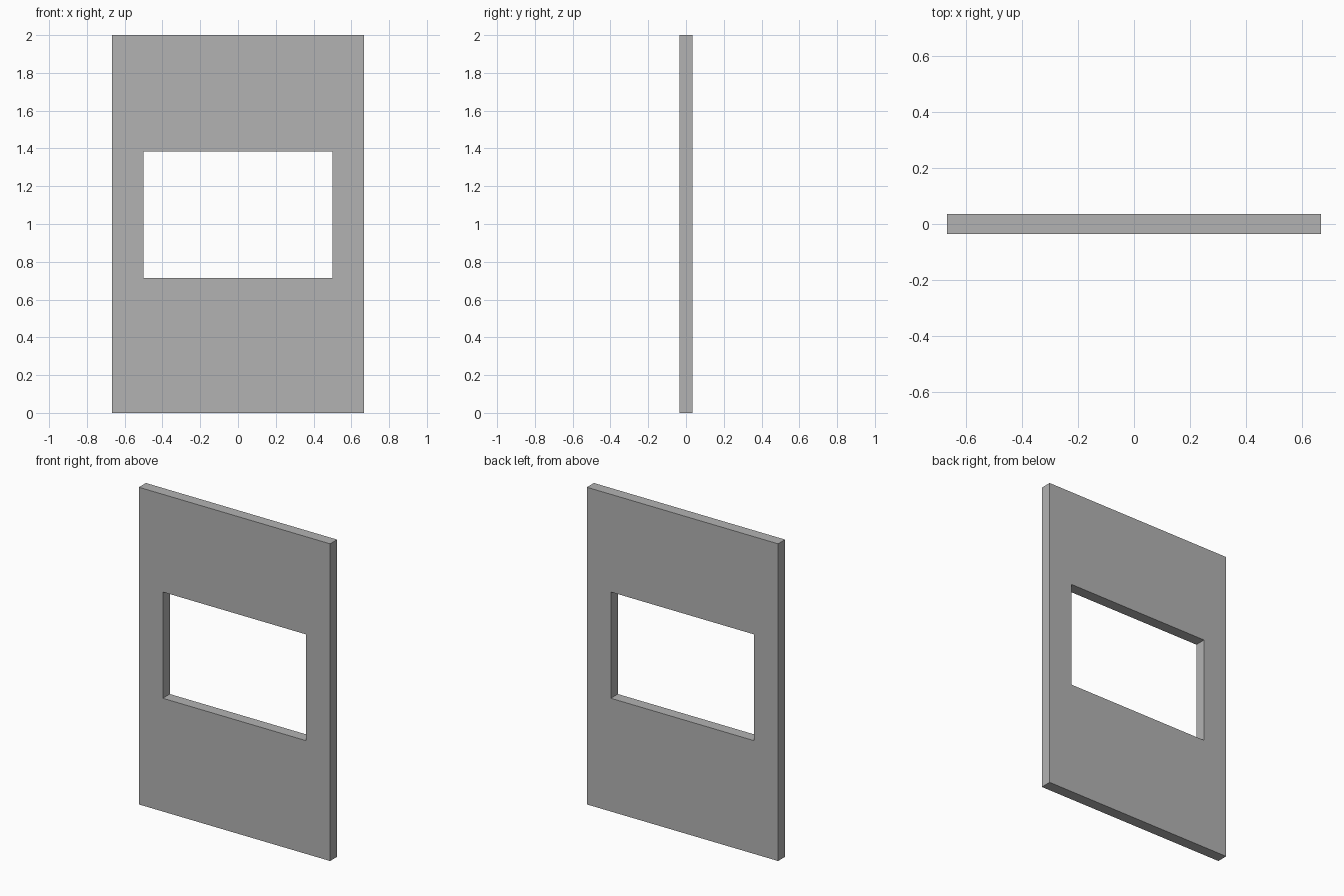
import bpy, bmesh

if "Cube" in bpy.data.objects:
    bpy.data.objects.remove(bpy.data.objects["Cube"])

W, H, T = 0.667, 2.0, 0.07           # half width, height, thickness
OW, OZ0, OZ1 = 0.5, 0.714, 1.384     # opening half width, bottom, top


def rect(bm, hw, z0, z1):
    return [bm.verts.new((x, -T / 2, z))
            for x, z in ((-hw, z0), (hw, z0), (hw, z1), (-hw, z1))]


# Front face of the panel: a ring of four quads around the opening
bm = bmesh.new()
outer = rect(bm, W, 0, H)
inner = rect(bm, OW, OZ0, OZ1)
for i in range(4):
    j = (i + 1) % 4
    bm.faces.new((outer[i], outer[j], inner[j], inner[i]))

# Give it thickness, keeping the front face to close the solid
ret = bmesh.ops.extrude_face_region(bm, geom=bm.faces[:], use_keep_orig=True)
back = [v for v in ret["geom"] if isinstance(v, bmesh.types.BMVert)]
bmesh.ops.translate(bm, verts=back, vec=(0, T, 0))
bmesh.ops.recalc_face_normals(bm, faces=bm.faces[:])

mesh = bpy.data.meshes.new("wall_panel")
bm.to_mesh(mesh)
bm.free()
panel = bpy.data.objects.new("wall_panel_with_opening", mesh)
bpy.context.collection.objects.link(panel)

# Dark grey finish
mat = bpy.data.materials.new("dark_grey")
mat.diffuse_color = (0.45, 0.45, 0.45, 1)
mat.use_nodes = True
mat.node_tree.nodes["Principled BSDF"].inputs["Base Color"].default_value = mat.diffuse_color
mesh.materials.append(mat)
